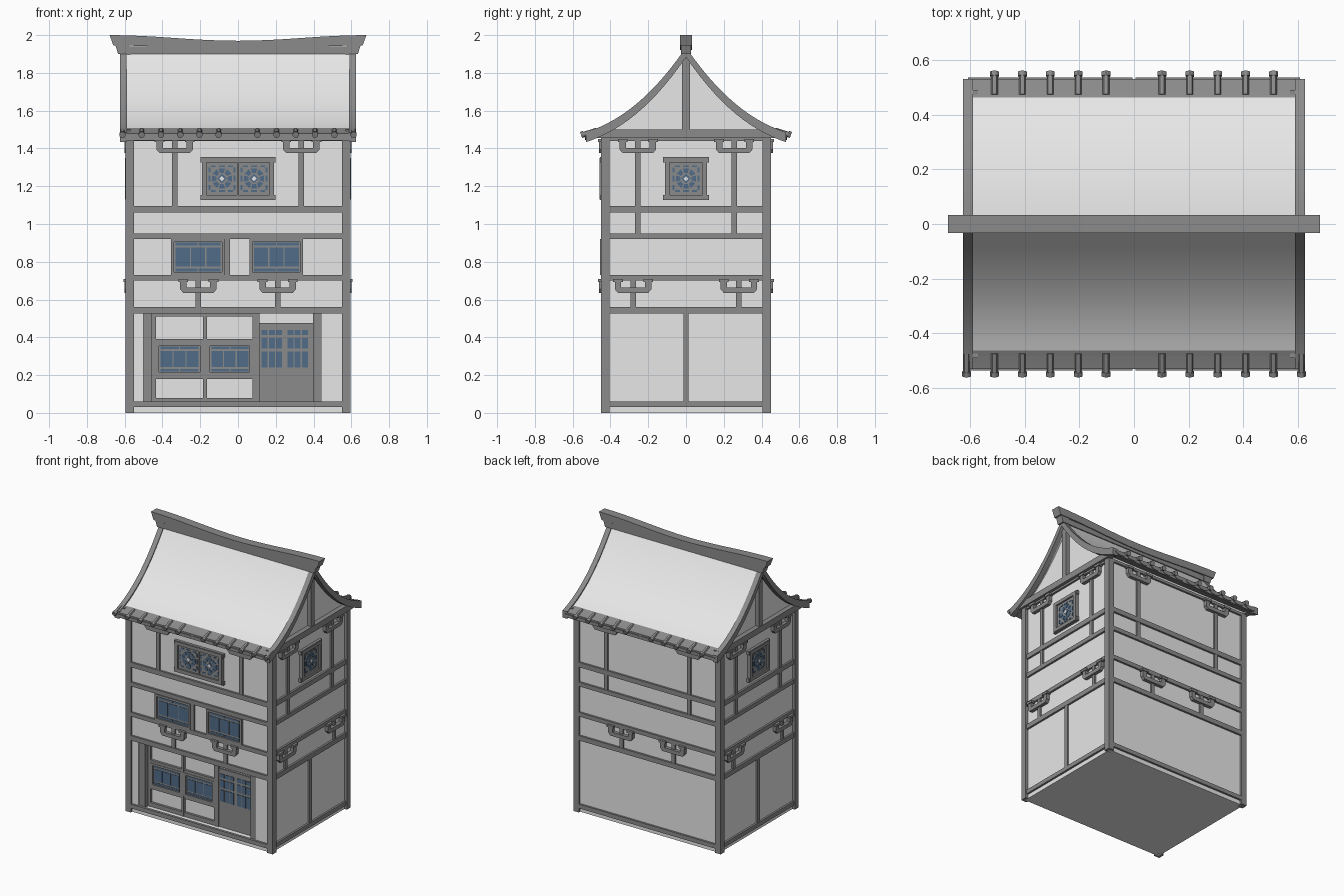
import bpy, bmesh
from math import pi, sin, cos
from mathutils import Matrix

cube = bpy.data.objects.get("Cube")
if cube:
    bpy.data.objects.remove(cube)


def material(name, rgb):
    m = bpy.data.materials.new(name)
    m.use_nodes = True
    m.diffuse_color = (*rgb, 1)
    m.node_tree.nodes["Principled BSDF"].inputs["Base Color"].default_value = (*rgb, 1)
    return m


PLASTER = material("pale_plaster", (.8, .8, .8))
TIMBER = material("grey_timber", (.26, .26, .26))
GLASS = material("blue_glass", (.08, .15, .25))

HALF_X, HALF_Y, EAVE = .575, .435, 1.46
SIDES = ("front", "back", "left", "right")
parts = {}


def mesh_of(name, mat):
    return parts.setdefault(name, (bmesh.new(), mat))[0]


def place(side, u, z, d):
    """Point on a wall: u along it, z up, d outward from it."""
    if side in ("front", "back"):
        return (u, (HALF_Y + d) * (-1 if side == "front" else 1), z)
    return ((HALF_X + d) * (1 if side == "left" else -1), u, z)


def prism(name, mat, side, outline, d0, d1):
    bm = mesh_of(name, mat)
    a = [bm.verts.new(place(side, u, z, d0)) for u, z in outline]
    b = [bm.verts.new(place(side, u, z, d1)) for u, z in outline]
    new = [bm.faces.new(a), bm.faces.new(b)]
    for i in range(len(a)):
        j = (i + 1) % len(a)
        new.append(bm.faces.new((a[i], a[j], b[j], b[i])))
    bmesh.ops.recalc_face_normals(bm, faces=new)


def slab(name, mat, side, u0, u1, z0, z1, d0, d1):
    prism(name, mat, side, [(u0, z0), (u1, z0), (u1, z1), (u0, z1)], d0, d1)


def box(name, mat, x0, x1, y0, y1, z0, z1):
    slab(name, mat, "back", x0, x1, z0, z1, y0 - HALF_Y, y1 - HALF_Y)


def cylinder(name, mat, x, y, z, r, length, tilt):
    rot = Matrix.Rotation(pi / 2 + tilt, 4, "X")
    bmesh.ops.create_cone(mesh_of(name, mat), cap_ends=True, segments=10, radius1=r,
                          radius2=r, depth=length, matrix=Matrix.Translation((x, y, z)) @ rot)


# Walls, with a recess for the shop front
RECESS = -.065
OPEN_L, OPEN_R, OPEN_TOP = -.5, .44, .525
box("walls", PLASTER, -HALF_X, HALF_X, -HALF_Y, HALF_Y, OPEN_TOP, EAVE)
box("lower_walls", PLASTER, -HALF_X, HALF_X, -HALF_Y - RECESS, HALF_Y, 0, OPEN_TOP)
slab("shop_side_walls", PLASTER, "front", -HALF_X, OPEN_L, 0, OPEN_TOP, RECESS, 0)
slab("shop_side_walls", PLASTER, "front", OPEN_R, HALF_X, 0, OPEN_TOP, RECESS, 0)
slab("shop_threshold", PLASTER, "front", OPEN_L, OPEN_R, 0, .05, RECESS, 0)

# Corner posts
for sx in (-1, 1):
    for sy in (-1, 1):
        xs = sorted((sx * .55, sx * .595))
        ys = sorted((sy * .405, sy * .45))
        box("corner_posts", TIMBER, *xs, *ys, 0, EAVE)


# Bracket: a forked arm with two caps, carried by a stud
def bracket(side, u, top, foot):
    arm, w, h = .08, .017, .075
    outline = [(-arm - w, -.015), (-arm - w, .02 - h), (-arm, -h), (arm, -h),
               (arm + w, .02 - h), (arm + w, -.015), (arm - w, -.015),
               (arm - w, .028 - h), (w - arm, .028 - h), (w - arm, -.015)]
    prism("brackets", TIMBER, side, [(u + a, top + b) for a, b in outline], -.005, .025)
    for s in (-arm, arm):
        slab("bracket_caps", TIMBER, side, u + s - .026, u + s + .026,
             top - .016, top, -.005, .031)
    slab("studs", TIMBER, side, u - .014, u + .014, foot, top, -.005, .012)


# Horizontal beams, studs and brackets on every wall
for side in SIDES:
    wide = side in ("front", "back")
    half = .555 if wide else .41
    for z0, z1 in ((.03, .06), (.525, .56), (.7, .73), (.92, .95), (1.06, 1.095), (1.44, EAVE)):
        slab("beams", TIMBER, side, -half, half, z0, z1, -.005, .014)
    for s in (-1, 1):
        bracket(side, s * (.335 if wide else .255), 1.45, 1.09 if side == "front" else .94)
        bracket(side, s * (.21 if wide else .28), .71, .55)
    if not wide:
        slab("studs", TIMBER, side, -.013, .013, .06, .53, -.005, .012)


# Raised border around a window
def border(side, u0, u1, z0, z1, d, w=.016):
    slab("window_backs", TIMBER, side, u0, u1, z0, z1, d - .005, d + .008)
    for a, b, c, e in ((u0, u1, z0, z0 + w), (u0, u1, z1 - w, z1),
                       (u0, u0 + w, z0, z1), (u1 - w, u1, z0, z1)):
        slab("window_frames", TIMBER, side, a, b, c, e, d, d + .02)


def panes(side, u0, u1, z0, z1, d, cols, rows, gap=.006):
    """Rows are (low, high) fractions with their own column count."""
    for (lo, hi), n in zip(rows, cols):
        step = (u1 - u0) / n
        for i in range(n):
            slab("panes", GLASS, side, u0 + i * step + gap / 2, u0 + (i + 1) * step - gap / 2,
                 z0 + lo * (z1 - z0), z0 + hi * (z1 - z0), d, d + .011)


def lattice_window(side, u0, u1, z0, z1, d):
    border(side, u0, u1, z0, z1, d)
    panes(side, u0 + .022, u1 - .02, z0 + .018, z1 - .018, d, (2, 3, 2),
          ((0, .1), (.18, .82), (.9, 1)))


# Round fretwork window
def rosette(side, u, z, d):
    def ring(name, mat, a0, a1, r0, r1, top):
        prism(name, mat, side, [(u + r * cos(a), z + r * sin(a)) for r, a in
                                ((r0, a0), (r1, a0), (r1, a1), (r0, a1))], d, d + top)
    for i in range(8):
        a = i * pi / 4
        ring("panes", GLASS, a - .31, a + .31, .031, .056, .011)
    for r, mat, top in ((.025, GLASS, .011), (.014, PLASTER, .013)):
        prism("rosette_centres", mat, side, [(u + r, z), (u, z + r), (u - r, z), (u, z - r)],
              d, d + top) if mat is GLASS else prism(
            "rosette_studs", mat, side, [(u + r, z), (u, z + r), (u - r, z), (u, z - r)], d, d + top)
    for s in (-1, 1):
        for t in (-1, 0, 1):
            w = .013 if t else .016
            a, b = s * .066, t * .046
            slab("panes", GLASS, side, u + b - w, u + b + w, z + a - .005, z + a + .005, d, d + .011)
            slab("panes", GLASS, side, u + a - .005, u + a + .005, z + b - w, z + b + w, d, d + .011)


# Upper windows
for side, half, centres in (("front", .19, (-.085, .085)), ("left", .112, (0,)), ("right", .112, (0,))):
    border(side, -half, half, 1.13, 1.35, .004, .024)
    for z in (1.14, 1.34):
        slab("window_rails", TIMBER, side, -half - .009, half + .009, z - .014, z + .014, 0, .02)
    for c in centres:
        rosette(side, c, 1.24, .004)
slab("window_frames", TIMBER, "front", -.006, .006, 1.14, 1.34, 0, .02)

# Middle windows
for u in (-.355, .06):
    lattice_window("front", u, u + .285, .73, .92, 0)
slab("studs", TIMBER, "front", -.07, -.042, .73, .92, -.005, .012)

# Shop front inside the recess
for u0, u1 in ((OPEN_L, -.455), (.397, OPEN_R)):
    slab("shop_frame", TIMBER, "front", u0, u1, .05, OPEN_TOP, RECESS, -.01)
for u0, u1 in ((-.455, -.435), (-.185, -.165), (.078, .115)):
    slab("shop_frame", TIMBER, "front", u0, u1, .05, OPEN_TOP, RECESS - .005, RECESS + .02)
for z0, z1 in ((.05, .08), (.18, .2), (.37, .39), (.51, OPEN_TOP)):
    slab("shop_frame", TIMBER, "front", -.455, .1, z0, z1, RECESS - .005, RECESS + .017)
for u0, u1 in ((-.435, -.185), (-.165, .078)):
    lattice_window("front", u0, u1, .2, .37, RECESS)
slab("shop_door", TIMBER, "front", .1, .4, .05, .475, RECESS, RECESS + .012)
for u in (.122, .258):
    panes("front", u, u + .115, .24, .44, RECESS + .005, (3, 3, 3),
          ((0, .42), (.5, .78), (.86, 1)))


# Curved roof profile
RUN = .53


def roof_z(y):
    t = 1 - abs(y) / RUN
    return 1.475 + .18 * t + .27 * t ** 2.2


def sweep(name, mat, x0, x1, y0, y1, top, bottom, steps=14):
    """Strip following the roof curve, on both slopes."""
    ys = [y0 + (y1 - y0) * i / steps for i in range(steps + 1)]
    for s in (-1, 1):
        outline = [(s * y, roof_z(y) + top) for y in ys]
        outline += [(s * y, roof_z(y) + bottom) for y in reversed(ys)]
        prism(name, mat, "left", outline, x0 - HALF_X, x1 - HALF_X)


sweep("roof", PLASTER, -.595, .595, 0, .462, 0, -.03)
sweep("eaves", TIMBER, -.6, .6, .462, RUN, .004, -.022, 3)
sweep("soffits", TIMBER, -.6, .6, .42, RUN, -.021, -.033, 3)
for x in (-.625, .588):
    sweep("rakes", TIMBER, x, x + .037, 0, RUN, .01, -.042)

# Gable ends
ys = [-.44 + .88 * i / 24 for i in range(25)]
gable = [(y, roof_z(y) - .02) for y in ys] + [(.44, EAVE - .01), (-.44, EAVE - .01)]
prism("gables", PLASTER, "left", gable, -2 * HALF_X, 0)
for side in ("left", "right"):
    slab("gable_beams", TIMBER, side, -.49, .49, 1.455, 1.5, -.005, .035)
    slab("gable_beams", TIMBER, side, -.02, .02, 1.49, 1.9, -.005, .03)

# Upswept ridge
xs = [-1 + i / 8 for i in range(17)]
lift = [.03 * (1 - cos(pi * x)) / 2 for x in xs]
ridge = [(.68 * x, 1.97 + h) for x, h in zip(xs, lift)]
ridge += [(.66 * x, 1.92 + h * .85) for x, h in reversed(list(zip(xs, lift)))]
prism("ridge", TIMBER, "back", ridge, -HALF_Y - .032, -HALF_Y + .032)
box("ridge_base", TIMBER, -.62, .62, -.025, .025, 1.9, 1.94)
for s in (-1, 1):
    prism("ridge_ends", TIMBER, "back", [(s * .58, 1.9), (s * .635, 1.9), (s * .65, 1.95), (s * .58, 1.95)],
          -HALF_Y - .027, -HALF_Y + .027)

# Eave tiles: round covers with scalloped drips between them
for s in (-1, 1):
    columns = [i * .102 for i in range(-6, 7) if i and (s < 0 or abs(i) < 6)]
    for x in columns:
        cylinder("cover_tiles", TIMBER, x, s * .51, 1.485, .013, .08, -s * .3)
        cylinder("tile_ends", TIMBER, x, s * .548, 1.474, .017, .016, -s * .3)
    for i in range(-6, 6):
        c = (i + .5) * .102
        drip = [(c + .045 * cos(a), 1.468 + .022 * sin(a)) for a in
                [pi + pi * k / 8 for k in range(9)]]
        prism("drip_tiles", TIMBER, "back" if s > 0 else "front", drip, .085, .1)

# Build the objects
for name, (bm, mat) in parts.items():
    mesh = bpy.data.meshes.new(name)
    bm.to_mesh(mesh)
    bm.free()
    mesh.materials.append(mat)
    obj = bpy.data.objects.new(name, mesh)
    bpy.context.collection.objects.link(obj)
    if name in ("roof", "rakes", "ridge", "cover_tiles", "tile_ends"):
        bpy.ops.object.select_all(action="DESELECT")
        obj.select_set(True)
        bpy.context.view_layer.objects.active = obj
        bpy.ops.object.shade_smooth_by_angle(angle=pi / 5)
